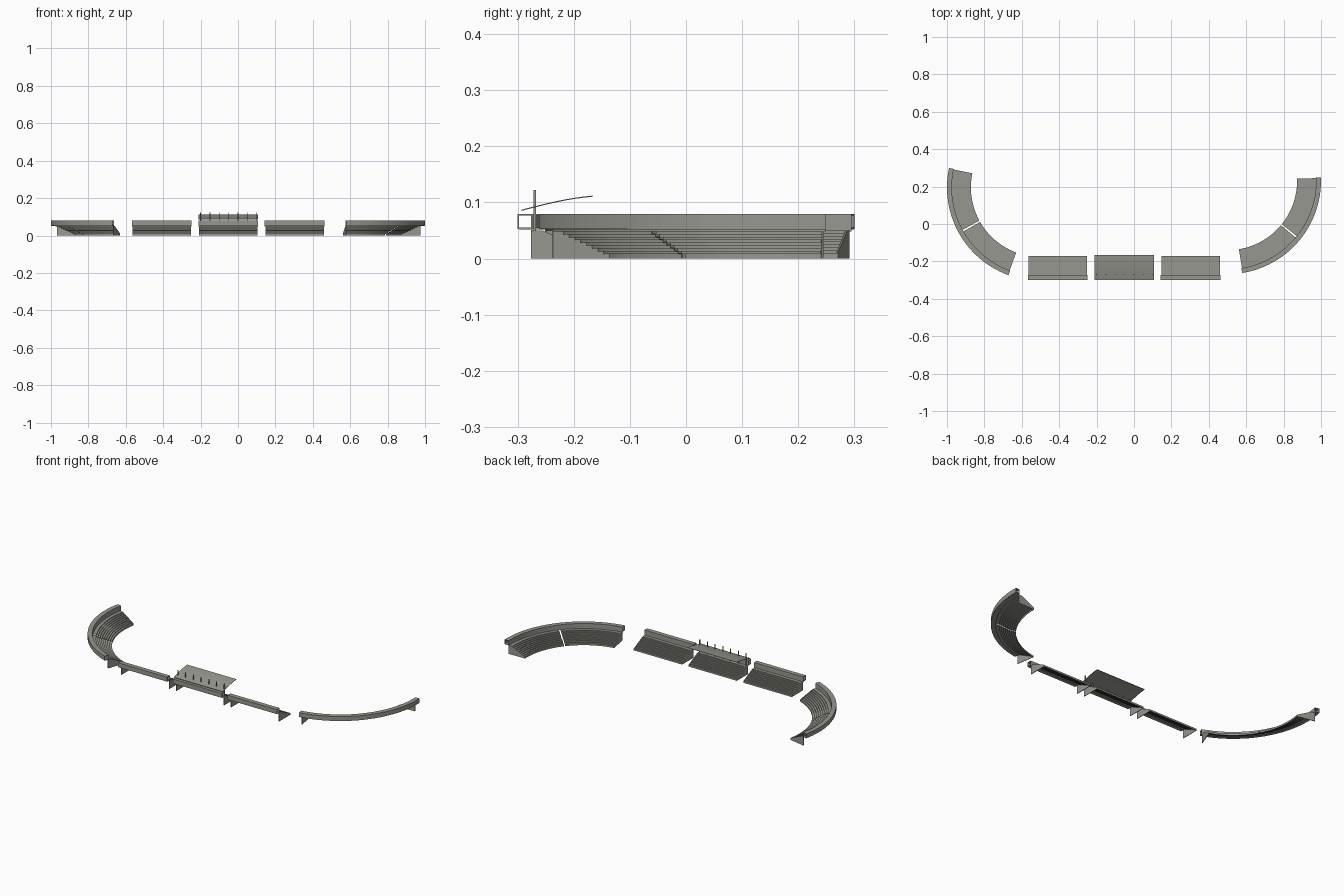
import bpy, bmesh, math

if "Cube" in bpy.data.objects:
    bpy.data.objects.remove(bpy.data.objects["Cube"])

grey = bpy.data.materials.new("concrete grey")
grey.diffuse_color = (0.31, 0.31, 0.28, 1)
grey.use_nodes = True
grey.node_tree.nodes["Principled BSDF"].inputs["Base Color"].default_value = grey.diffuse_color

Y0 = -0.30      # outer edge of the straight stands
R = 0.50        # outer radius of the curved stands


def straight(t, d, z):
    return (t, Y0 + d, z)


def arc(cx, cy):
    def f(t, d, z):
        a = math.radians(t)
        return (cx + (R - d) * math.cos(a), cy + (R - d) * math.sin(a), z)
    return f


def sweep(name, place, profile, t0, t1, n=1):
    """Sweep a closed (depth, height) profile along a path, with end caps."""
    bm = bmesh.new()
    rings = [[bm.verts.new(place(t0 + (t1 - t0) * i / n, d, z)) for d, z in profile]
             for i in range(n + 1)]
    m = len(profile)
    for a, b in zip(rings, rings[1:]):
        for j in range(m):
            k = (j + 1) % m
            bm.faces.new((a[j], a[k], b[k], b[j]))
    bm.faces.new(rings[0][::-1])
    bm.faces.new(rings[-1])
    bmesh.ops.recalc_face_normals(bm, faces=bm.faces)
    me = bpy.data.meshes.new(name)
    bm.to_mesh(me)
    bm.free()
    me.materials.append(grey)
    ob = bpy.data.objects.new(name, me)
    bpy.context.collection.objects.link(ob)
    return ob


def rect(d0, d1, z0, z1):
    return [(d0, z0), (d1, z0), (d1, z1), (d0, z1)]


# Stepped seating: thin zigzag slab with walkway at top and low front wall
ROWS, D0, D1, Z0, Z1 = 8, 0.045, 0.128, 0.050, 0.010
dd, dz = (D1 - D0) / ROWS, (Z0 - Z1) / ROWS
TH = 0.0022
top, under = [(0.024, Z0)], [(0.024, Z0 - TH)]
for i in range(ROWS):
    d, z = D0 + i * dd, Z0 - i * dz
    top += [(d, z), (d, z - dz)]
    under += [(d - TH, z - TH), (d - TH, z - dz - TH)]
top += [(D1, Z1), (D1, 0)]
under += [(D1 - TH, Z1 - TH), (D1 - TH, 0)]
SEATS = top + under[::-1]

# Triangular end panel
PANEL = [(0.024, 0), (0.024, Z0), (D0, Z0), (D1, Z1), (D1, 0)]


def stand(name, place, t0, t1, n, unit, gap=0):
    """One stand; unit is the path length of a panel thickness."""
    mid = (t0 + t1) / 2
    parts = [(t0, mid - gap), (mid + gap, t1)] if gap else [(t0, t1)]
    for i, (a, b) in enumerate(parts):
        sweep(f"{name}_seating_{i}", place, SEATS, a + unit, b if gap and i == 0 else b - unit, n)
    for i, a in enumerate((t0 + unit, t1 - 2 * unit)):
        sweep(f"{name}_end_panel_{i}", place, PANEL, a, a + unit)
    # hollow box gallery along the back
    for part, p in (("outer_wall", rect(0, 0.002, 0.053, 0.078)),
                    ("inner_wall", rect(0.024, 0.026, 0.048, 0.078)),
                    ("floor", rect(0.002, 0.026, 0.052, 0.055)),
                    ("top", rect(0, 0.026, 0.077, 0.079))):
        sweep(f"{name}_gallery_{part}", place, p, t0, t1, n * len(parts))


for name, x in (("left", -0.567), ("centre", -0.212), ("right", 0.143)):
    stand(name, straight, x, x + 0.319, 1, 0.003)
stand("left_curve", arc(-0.5, 0.196), 168, 250, 14, 0.4, 0.4)
stand("right_curve", arc(0.5, 0.232), -81, 2, 14, 0.4, 0.4)

# Curved thin canopy over the centre stand
N = 8
upper = [(0.007 + 0.126 * i / N,
          0.087 + 0.025 * math.sin(i / N * 1.25) / math.sin(1.25)) for i in range(N + 1)]
canopy = upper + [(d, z - 0.002) for d, z in reversed(upper)]
sweep("canopy", straight, canopy, -0.212, 0.107)

# Canopy posts
for i in range(7):
    x = -0.2 + i * 0.05
    sweep(f"canopy_post_{i}", straight, rect(0.028, 0.033, 0.05, 0.122), x - 0.002, x + 0.002)
